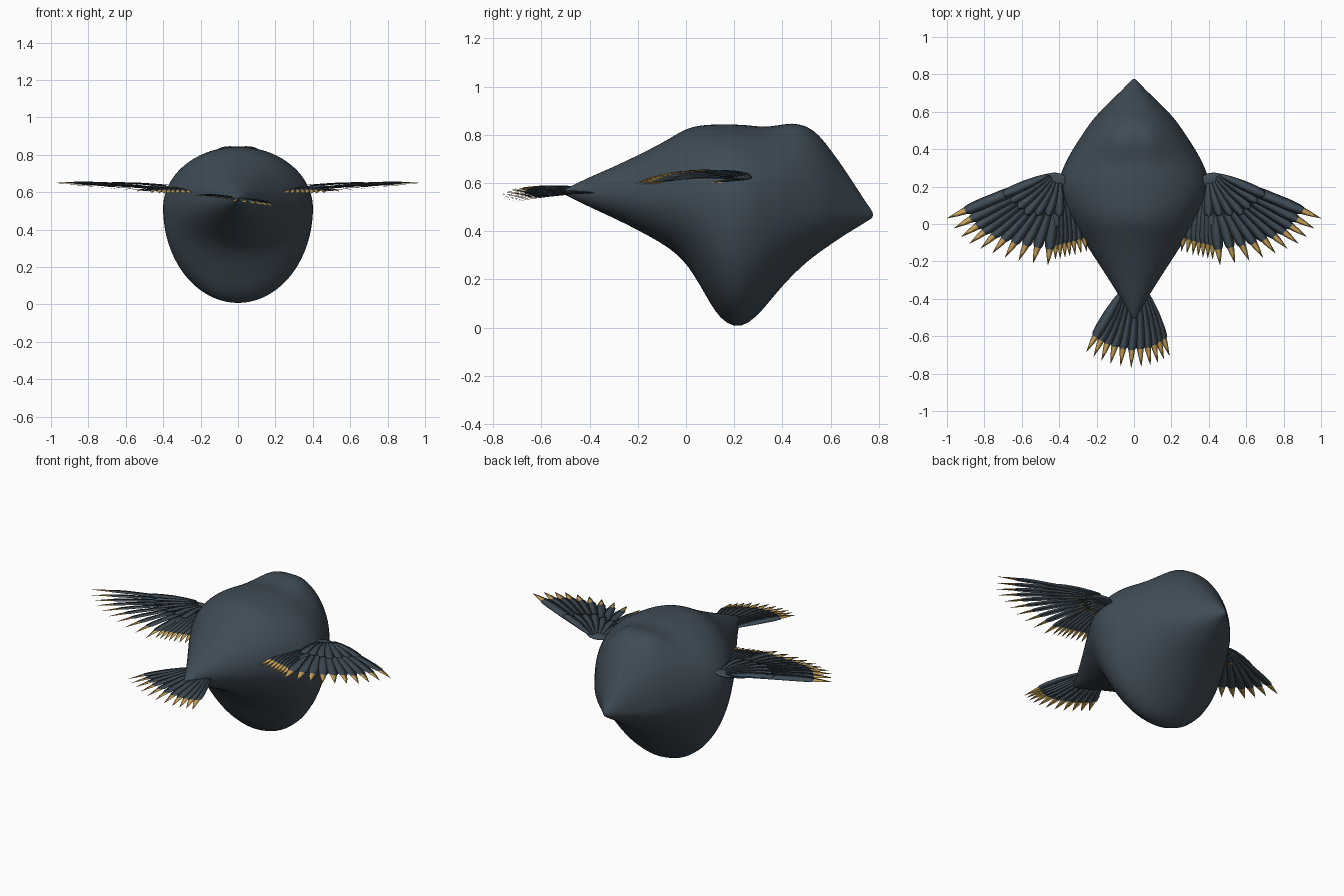
import bpy, bmesh, math
from mathutils import Vector

if "Cube" in bpy.data.objects:
    bpy.data.objects.remove(bpy.data.objects["Cube"])


def material(name, rgb):
    m = bpy.data.materials.new(name)
    m.diffuse_color = (*rgb, 1)
    m.use_nodes = True
    m.node_tree.nodes["Principled BSDF"].inputs["Base Color"].default_value = m.diffuse_color
    return m


SLATE = material("slate", (0.050, 0.071, 0.091))
GOLD = material("gold", (0.58, 0.36, 0.10))


def finish(bm, name):
    bmesh.ops.recalc_face_normals(bm, faces=bm.faces)
    me = bpy.data.meshes.new(name)
    bm.to_mesh(me)
    bm.free()
    ob = bpy.data.objects.new(name, me)
    bpy.context.collection.objects.link(ob)
    me.materials.append(SLATE)
    me.materials.append(GOLD)
    for p in me.polygons:
        p.use_smooth = True
    return ob


def loft(bm, rings, mats=None):
    """Skin closed rings and cap both ends."""
    rows = [[bm.verts.new(c) for c in r] for r in rings]
    n = len(rows[0])
    for i in range(len(rows) - 1):
        for k in range(n):
            f = bm.faces.new((rows[i][k], rows[i][(k + 1) % n],
                              rows[i + 1][(k + 1) % n], rows[i + 1][k]))
            f.material_index = mats[i] if mats else 0
    bm.faces.new(rows[0][::-1])
    bm.faces.new(rows[-1]).material_index = mats[-1] if mats else 0


# Body stations: y, top z, bottom z, half width
stations = [
    (-0.51, .570, .556, .006), (-0.49, .580, .545, .018),
    (-0.40, .625, .500, .070), (-0.30, .667, .455, .132),
    (-0.20, .715, .405, .198), (-0.10, .766, .350, .262),
    (-0.04, .803, .307, .302), (0.01, .830, .255, .333),
    (0.06, .840, .172, .360), (0.10, .843, .100, .380),
    (0.14, .844, .038, .394), (0.20, .844, -.004, .406),
    (0.26, .841, .014, .396), (0.32, .832, .074, .372),
    (0.38, .838, .150, .340), (0.44, .846, .216, .303),
    (0.50, .838, .272, .262), (0.55, .803, .310, .228),
    (0.60, .738, .345, .184), (0.66, .655, .386, .122),
    (0.72, .560, .422, .060), (0.76, .500, .447, .022),
    (0.776, .478, .458, .006)]


def body_ring(y, top, bot, w, n=40):
    # Height of the widest line drifts down towards the rear tip
    t = (y + 0.51) / 1.286
    mid = min(max(0.57 - 0.10 * t, bot + 0.3 * (top - bot)), top - 0.35 * (top - bot))
    ring = []
    for k in range(n):
        a = 2 * math.pi * k / n
        x, s = w * math.cos(a), math.sin(a)
        z = mid + s * ((top - mid) if s > 0 else (mid - bot))
        # Paired humps on the back, with a shallow groove between them
        if s > 0:
            z += 0.020 * math.exp(-((abs(x) - .09) / .05) ** 2 - ((y - .44) / .07) ** 2)
        ring.append((x, y, z))
    return ring


bm = bmesh.new()
loft(bm, [body_ring(*s) for s in stations])
body = finish(bm, "body")
sub = body.modifiers.new("smooth", 'SUBSURF')
sub.levels = sub.render_levels = 1


def feather(bm, root, tip, width, gold, roll=0.0, arch=0.0, thick=0.004):
    """Thin tapered vane; the last `gold` length is a pointed gold spike."""
    root, tip = Vector(root), Vector(tip)
    d = tip - root
    g = 1 - gold / d.length
    side = Vector((0, 0, 1)).cross(d).normalized()
    up = d.cross(side).normalized()
    across = side * math.cos(roll) + up * math.sin(roll)
    nrm = up * math.cos(roll) - side * math.sin(roll)
    shape = [(0, .3), (.2 * g, .65), (.5 * g, .95), (.8 * g, 1), (.95 * g, .88),
             (g, .62), (g + (1 - g) * .4, .42), (1, .02)]
    rings = []
    for t, w in shape:
        c = root + d * t + Vector((0, 0, arch * 4 * t * (1 - t)))
        h, v = across * (width * w / 2), nrm * (thick * w / 2)
        rings.append([c - h, c + v, c + h, c - v])
    loft(bm, rings, [0, 0, 0, 0, 0, 1, 1] if gold > 0.01 else None)


def along(points, t):
    """Point at fraction t of a polyline."""
    f = t * (len(points) - 1)
    i = min(int(f), len(points) - 2)
    return Vector(points[i]).lerp(Vector(points[i + 1]), f - i)


primary_tips = [(1.0, .03, .648), (.945, -.05, .643), (.88, -.105, .635),
                (.79, -.145, .626), (.69, -.18, .616), (.58, -.205, .606),
                (.46, -.22, .597)]
secondary_tips = [(.42, -.19, .594), (.33, -.17, .592), (.22, -.14, .590)]

for s, label in ((1, "right"), (-1, "left")):
    def P(v):
        return (s * v[0], v[1], v[2])

    # Long outer flight feathers
    bm = bmesh.new()
    for i in range(10):
        t = i / 9
        root = along([(.47, .25, .628), (.42, .20, .620)], t)
        feather(bm, P(root), P(along(primary_tips, t)), .062, .105 - .02 * t,
                -s * .16, .012)
    finish(bm, label + "_outer_wing_feathers")

    # Shorter inner flight feathers
    bm = bmesh.new()
    for i in range(8):
        t = i / 7
        root = along([(.42, .20, .618), (.31, .18, .612)], t)
        feather(bm, P(root), P(along(secondary_tips, t)), .05, .075, -s * .16, .018)
    finish(bm, label + "_inner_wing_feathers")

    # Plain upper coverts and small gold-tipped under coverts
    bm = bmesh.new()
    for i in range(7):
        t = i / 6
        root = along([(.46, .262, .636), (.40, .23, .632)], t)
        tip = along([(.70, .155, .650), (.58, .05, .646), (.40, .04, .634)], t)
        feather(bm, P(root), P(tip), .055, .008, -s * .12, .006)
        root = along([(.45, .25, .615), (.37, .22, .610)], t)
        tip = along([(.58, .14, .612), (.48, .09, .605), (.375, .10, .600)], t)
        feather(bm, P(root), P(tip), .032, .05, -s * .12, 0)
    finish(bm, label + "_wing_coverts")

    # Rounded wing shoulder
    bm = bmesh.new()
    bmesh.ops.create_uvsphere(bm, u_segments=20, v_segments=10, radius=1)
    for v in bm.verts:
        v.co = (s * (.425 + .068 * v.co.x), .232 + .043 * v.co.y, .624 + .013 * v.co.z)
    finish(bm, label + "_wing_shoulder")

# Tail fan, tilted down towards +x
bm = bmesh.new()
tail_tips = [(-.255, -.685), (-.19, -.725), (-.11, -.755), (-.015, -.768),
             (.075, -.76), (.14, -.735), (.19, -.705)]
for i in range(11):
    t = i / 10
    tx, ty = along([(*p, 0) for p in tail_tips], t)[:2]
    rx = -.065 + .13 * t
    ry = -.31 - .05 * abs(2 * t - 1)
    feather(bm, (rx, ry, .568 - .13 * rx), (tx, ty, .548 - .13 * tx),
            .058, .095, .12, .008)
finish(bm, "tail_feathers")
